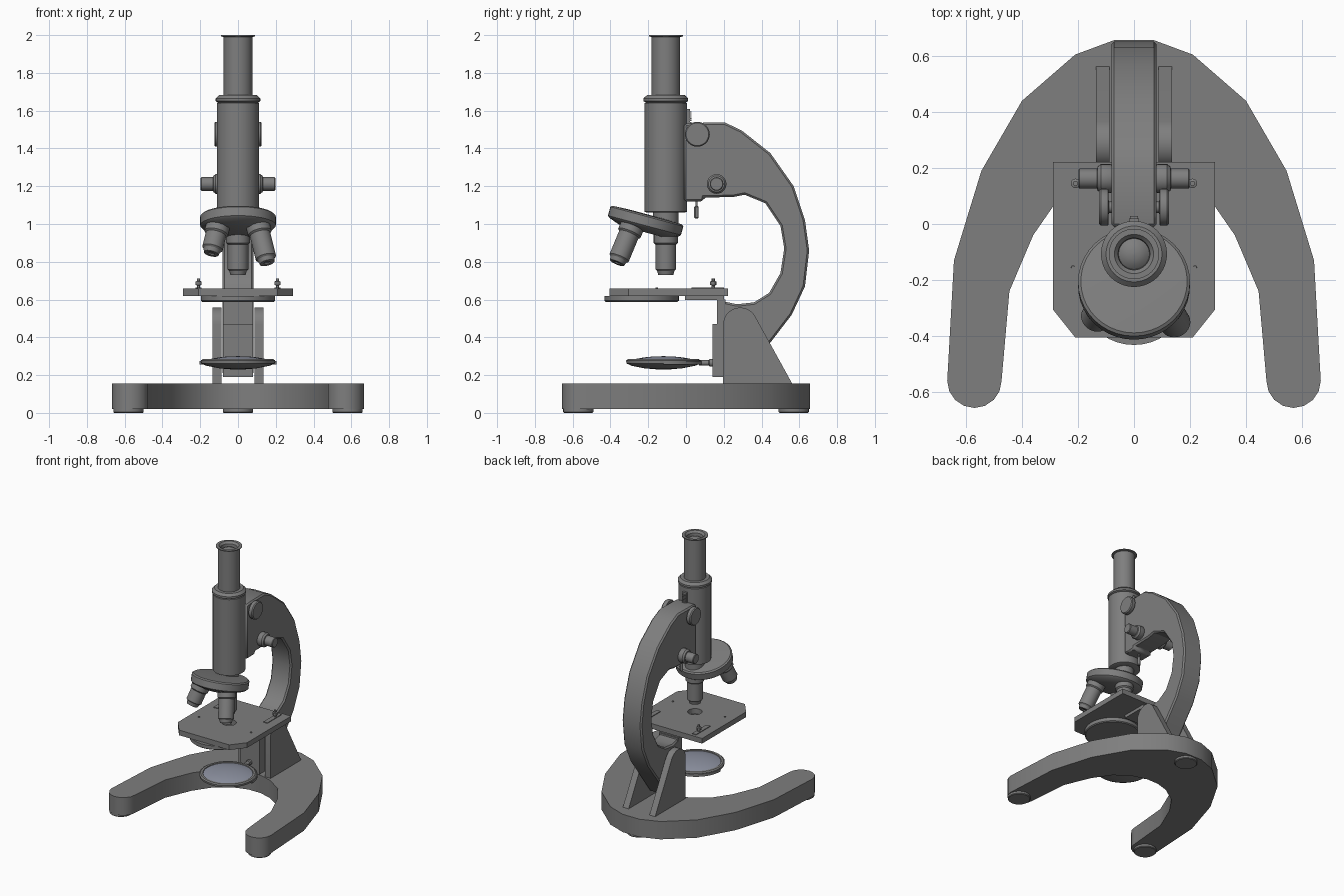
import bpy, bmesh
from math import sin, cos, pi, radians
from mathutils import Vector, Quaternion

dark = bpy.data.materials.new("dark_grey")
dark.diffuse_color = (0.21, 0.21, 0.21, 1)
blue = bpy.data.materials.new("mirror_blue")
blue.diffuse_color = (0.27, 0.29, 0.36, 1)


def finish(bm, name, bevel=0.0, smooth=True, mat=dark):
    bmesh.ops.recalc_face_normals(bm, faces=bm.faces)
    me = bpy.data.meshes.new(name)
    bm.to_mesh(me)
    bm.free()
    me.materials.append(mat)
    me.polygons.foreach_set("use_smooth", [smooth] * len(me.polygons))
    if smooth:
        me.set_sharp_from_angle(angle=radians(30))
    ob = bpy.data.objects.new(name, me)
    bpy.context.collection.objects.link(ob)
    if bevel:
        m = ob.modifiers.new("bevel", "BEVEL")
        m.width = bevel
        m.segments = 1
        m.limit_method = "ANGLE"
        m.angle_limit = radians(50)
    return ob


def prism(name, pts, a, b, axis="z", **kw):
    """Extrude a 2D outline: (x, y) along z, or (y, z) along x."""
    bm = bmesh.new()
    place = (lambda p, h: (p[0], p[1], h)) if axis == "z" else (lambda p, h: (h, p[0], p[1]))
    lo = [bm.verts.new(place(p, a)) for p in pts]
    hi = [bm.verts.new(place(p, b)) for p in pts]
    bm.faces.new(lo)
    bm.faces.new(hi)
    n = len(pts)
    for i in range(n):
        j = (i + 1) % n
        bm.faces.new((lo[i], lo[j], hi[j], hi[i]))
    return finish(bm, name, **kw)


def box(name, x, y, z):
    return prism(name, [(x[0], y[0]), (x[1], y[0]), (x[1], y[1]), (x[0], y[1])], *z)


def lathe(name, profile, origin=(0, 0, 0), direction=(0, 0, 1), sides=32, **kw):
    """Revolve (radius, height) points; ends are capped."""
    bm = bmesh.new()
    q = Vector((0, 0, 1)).rotation_difference(Vector(direction))
    rings = []
    for r, h in profile:
        rings.append([bm.verts.new(Vector(origin) + q @ Vector(
            (r * cos(2 * pi * i / sides), r * sin(2 * pi * i / sides), h))) for i in range(sides)])
    for a, b in zip(rings, rings[1:]):
        for i in range(sides):
            j = (i + 1) % sides
            bm.faces.new((a[i], a[j], b[j], b[i]))
    bm.faces.new(rings[0])
    bm.faces.new(rings[-1])
    return finish(bm, name, **kw)


def arc(cx, cy, r, a0, a1, n):
    return [(cx + r * cos(radians(a0 + (a1 - a0) * i / n)),
             cy + r * sin(radians(a0 + (a1 - a0) * i / n))) for i in range(n + 1)]


# Horseshoe base and feet
half = [(0.07, 0.657), (0.21, 0.605), (0.40, 0.44), (0.545, 0.19), (0.643, -0.13)]
half += arc(0.57, -0.56, 0.097, 0, -180, 8)
half += [(0.445, -0.24), (0.36, -0.04), (0.27, 0.09), (0.15, 0.17), (0.05, 0.2)]
prism("horseshoe_base", half + [(-x, y) for x, y in reversed(half)], 0.02, 0.155)
for x, y in ((0.58, -0.57), (-0.58, -0.57), (0, 0.57)):
    lathe("foot", [(0.075, 0), (0.08, 0.005), (0.08, 0.025)], (x, y, 0))

# Pillar cheeks
cheek = [(0.565, 0.15)] + arc(0.287, 0.468, 0.09, 28, 180, 12) + [(0.197, 0.15)]
for s in (1, -1):
    prism("pillar_cheek", cheek, s * 0.087, s * 0.135, "x")

# Curved arm
arm = [(-0.01, 1.53), (0.03, 1.535), (0.205, 1.538), (0.295, 1.495), (0.447, 1.375), (0.57, 1.2),
       (0.63, 1.02), (0.652, 0.86), (0.63, 0.67), (0.56, 0.52), (0.445, 0.37), (0.32, 0.2),
       (0.2, 0.2), (0.2, 0.59), (0.27, 0.575), (0.36, 0.585), (0.44, 0.635), (0.5, 0.74), (0.52, 0.87),
       (0.5, 0.99), (0.42, 1.11), (0.31, 1.155), (0.25, 1.143), (0.095, 1.14), (0.09, 1.12), (-0.01, 1.12)]
prism("curved_arm", arm, -0.081, 0.081, "x", bevel=0.02)
prism("lower_rail", [(0.14, 0.19), (0.21, 0.19), (0.21, 0.6), (0.165, 0.6), (0.165, 0.47), (0.14, 0.47)],
      -0.08, 0.08, "x")

# Body tube, collar, draw tube and recessed eyepiece
TY = -0.107
lathe("body_tube", [(0.1, 1.06), (0.112, 1.065), (0.112, 1.64), (0.1, 1.645)], (0, TY, 0), sides=40)
lathe("tube_collar", [(0.1, 1.64), (0.118, 1.65), (0.118, 1.665), (0.1, 1.682), (0.07, 1.682)], (0, TY, 0), sides=40)
lathe("draw_tube", [(0.076, 1.67), (0.076, 1.99), (0.09, 1.993), (0.09, 2.0), (0.07, 2.0),
                    (0.057, 1.985), (0.055, 1.96), (0.04, 1.972), (0.02, 1.979), (0.003, 1.981)],
      (0, TY, 0), sides=40)

# Rack and its teeth, stop screw below
box("focus_rack", (-0.017, 0.017), (-0.005, 0.02), (1.13, 1.61))
for i in range(6):
    box("rack_tooth", (-0.015, 0.015), (0.018, 0.028), (1.535 + i * 0.011, 1.541 + i * 0.011))
lathe("stop_screw", [(0.008, 1.03), (0.012, 1.035), (0.012, 1.09), (0.006, 1.095), (0.006, 1.15)], (0, 0.055, 0), sides=12)

# Focus knobs on both sides
for s in (1, -1):
    lathe("coarse_knob", [(0.02, 0.07), (0.02, 0.09), (0.064, 0.092), (0.066, 0.098), (0.066, 0.118),
                          (0.06, 0.125)], (0, 0.06, 1.475), (s, 0, 0))
    lathe("fine_knob", [(0.045, 0.07), (0.052, 0.085), (0.052, 0.118), (0.043, 0.13), (0.036, 0.132),
                        (0.036, 0.194), (0.032, 0.198)], (0, 0.162, 1.212), (s, 0, 0), 24)

# Tilted revolving nosepiece
C = Vector((0, -0.212, 1.022))
N = Vector((0, sin(radians(15)), cos(radians(15))))
lathe("nosepiece_neck", [(0.068, 0.97), (0.068, 1.08)], (0, TY, 0))
lathe("nosepiece_disc", [(0.12, -0.065), (0.19, -0.04), (0.2, -0.03), (0.2, 0.018), (0.19, 0.026), (0.1, 0.03)],
      C, N, 40)

# Three objectives, the left one shorter
for ang, length in ((0, 0.25), (120, 0.255), (-120, 0.255)):
    q = Quaternion(N, radians(ang))
    top = C + q @ (Vector((0, TY, 0.98)) - C)
    if top.x < -0.01:
        length = 0.2
    lathe("objective", [(0.064, 0), (0.064, 0.08), (0.055, 0.088), (0.055, length - 0.03), (0.046, length - 0.022),
                        (0.04, length), (0.018, length), (0.015, length - 0.006)],
          top, q @ Vector((0, 0, -1.0001)) + Vector((0.00001, 0, 0)), 28)

# Stage with light hole, condenser disc and bracket
side = [(0.29, 0.222), (0.29, -0.305), (0.21, -0.405)]
stage = prism("stage", side + [(-x, y) for x, y in reversed(side)], 0.62, 0.659, smooth=False)
lathe("under_stage_disc", [(0.19, 0.588), (0.197, 0.594), (0.197, 0.62)], (0, -0.235, 0), sides=40)
cutter = lathe("hole_cutter", [(0.05, 0.5), (0.05, 0.8)], (0, TY, 0), sides=24, smooth=False)
m = stage.modifiers.new("hole", "BOOLEAN")
m.object = cutter
m.operation = "DIFFERENCE"
m.solver = "EXACT"
cutter.hide_render = True
cutter.hide_viewport = True
box("stage_bracket", (-0.08, 0.08), (-0.005, 0.2), (0.597, 0.622))

# Stage clips
for s in (1, -1):
    box("stage_clip", sorted((s * 0.192, s * 0.225)), (0.03, 0.2), (0.657, 0.664))
    lathe("clip_pin", [(0.009, 0.655), (0.009, 0.675), (0.017, 0.678), (0.017, 0.695), (0.009, 0.698), (0.009, 0.712)],
          (s * 0.209, 0.145, 0), sides=12)
    lathe("clip_stop", [(0.007, 0.655), (0.006, 0.664)], (s * 0.218, -0.155, 0), sides=10)

# Mirror dish, glass and holder
MY = -0.12
lathe("mirror_dish", [(0.03, 0.23), (0.1, 0.236), (0.17, 0.25), (0.195, 0.262), (0.197, 0.277), (0.188, 0.284),
                      (0.172, 0.284), (0.17, 0.278)], (0, MY, 0), sides=40)
lathe("mirror_glass", [(0.172, 0.278), (0.14, 0.287), (0.1, 0.294), (0.05, 0.299), (0.004, 0.3)],
      (0, MY, 0), sides=40, mat=blue)
ring = arc(0, MY, 0.203, 0, 180, 20) + arc(0, MY, 0.19, 180, 0, 20)
prism("mirror_fork", ring, 0.255, 0.275)
lathe("mirror_rod", [(0.014, 0), (0.014, 0.05), (0.02, 0.055), (0.02, 0.1)], (0, 0.07, 0.265), (0, 1, 0), 16)
